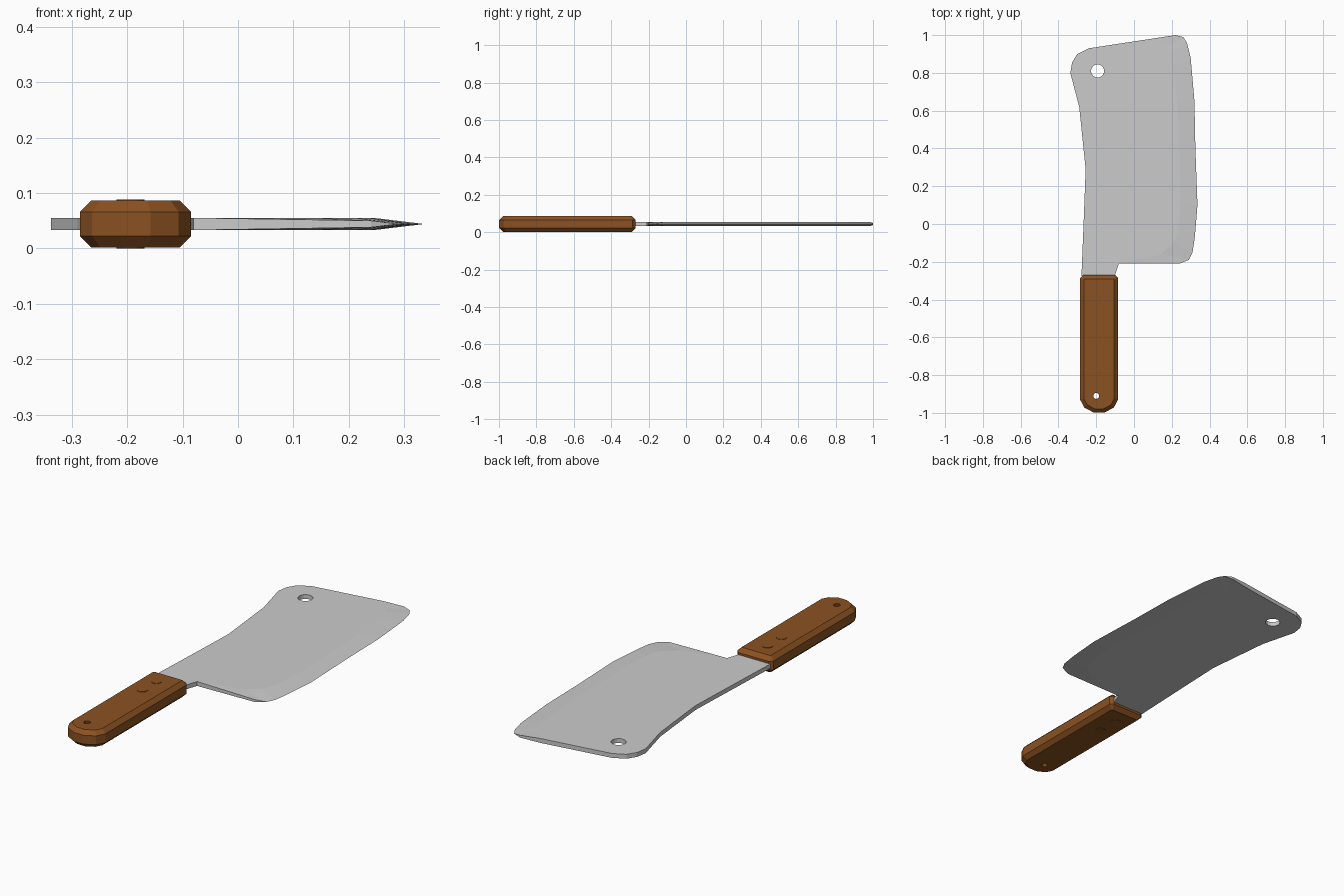
import bpy, bmesh

if "Cube" in bpy.data.objects:
    bpy.data.objects.remove(bpy.data.objects["Cube"])

MID = 0.044   # height of the blade's centre plane
HALF = 0.011  # half thickness of the blade

wood = bpy.data.materials.new("brown_wood")
wood.diffuse_color = (0.26, 0.085, 0.016, 1)
wood.use_nodes = True
wood.node_tree.nodes["Principled BSDF"].inputs["Base Color"].default_value = wood.diffuse_color


def finish(bm, name, mat=None):
    bmesh.ops.recalc_face_normals(bm, faces=bm.faces)
    mesh = bpy.data.meshes.new(name)
    bm.to_mesh(mesh)
    bm.free()
    ob = bpy.data.objects.new(name, mesh)
    bpy.context.collection.objects.link(ob)
    if mat:
        mesh.materials.append(mat)
    return ob


def cylinder(name, x, y, radius, depth, sides, mat=None):
    bm = bmesh.new()
    bmesh.ops.create_cone(bm, cap_ends=True, segments=sides, radius1=radius,
                          radius2=radius, depth=depth)
    bmesh.ops.translate(bm, verts=bm.verts, vec=(x, y, MID))
    return finish(bm, name, mat)


def drill(ob, x, y, radius, sides):
    cutter = cylinder("hole_cutter", x, y, radius, 0.3, sides, wood if ob.data.materials else None)
    cutter.hide_render = True
    mod = ob.modifiers.new("hole", 'BOOLEAN')
    mod.operation = 'DIFFERENCE'
    mod.solver = 'EXACT'
    mod.object = cutter
    bpy.context.view_layer.objects.active = ob
    bpy.ops.object.modifier_apply(modifier=mod.name)
    bpy.data.objects.remove(cutter)


# Blade: flat slab plus a ground strip that thins to the cutting edge
spine = [(-0.10, -0.27), (-0.11, -0.30), (-0.26, -0.30), (-0.278, -0.272),
         (-0.265, 0.05), (-0.256, 0.29), (-0.29, 0.62), (-0.337, 0.80),
         (-0.328, 0.855), (-0.30, 0.90), (-0.24, 0.93)]
ground = [(0.12, 0.985), (0.17, 0.93), (0.19, 0.90), (0.21, 0.82), (0.23, 0.65),
          (0.24, 0.40), (0.245, 0.10), (0.235, -0.03), (0.21, -0.10),
          (0.14, -0.16), (-0.08, -0.21)]
edge = [(0.22, 1.0), (0.26, 0.99), (0.28, 0.96), (0.30, 0.88), (0.32, 0.65),
        (0.325, 0.40), (0.336, 0.10), (0.322, -0.07), (0.31, -0.15),
        (0.29, -0.19), (0.24, -0.21)]
edge_half = [0.006] + [0] * 9 + [0.006]

bm = bmesh.new()
rims = []
for s in (1, -1):
    sp = [bm.verts.new((x, y, MID + s * HALF)) for x, y in spine]
    gr = [bm.verts.new((x, y, MID + s * HALF)) for x, y in ground]
    ed = [bm.verts.new((x, y, MID + s * h)) for (x, y), h in zip(edge, edge_half)]
    bm.faces.new(sp + gr)
    for i in range(len(gr) - 1):
        bm.faces.new((gr[i], ed[i], ed[i + 1], gr[i + 1]))
    rims.append(sp + gr[:1] + ed + gr[-1:])
top, bottom = rims
for i in range(len(top)):
    j = (i + 1) % len(top)
    bm.faces.new((top[i], top[j], bottom[j], bottom[i]))
bmesh.ops.remove_doubles(bm, verts=bm.verts, dist=0.0005)
blade = finish(bm, "blade")
drill(blade, -0.193, 0.81, 0.035, 16)

# Handle: rounded-butt prism with chamfered top and bottom rims
half_outline = [(0.085, -0.27), (0.10, -0.285), (0.10, -0.93), (0.078, -0.972), (0.027, -0.999)]
outline = half_outline + [(-x, y) for x, y in reversed(half_outline)]
bm = bmesh.new()
low = bm.faces.new([bm.verts.new((x - 0.185, y, 0.002)) for x, y in outline])
ext = bmesh.ops.extrude_face_region(bm, geom=[low], use_keep_orig=True)
up = [g for g in ext["geom"] if isinstance(g, bmesh.types.BMVert)]
bmesh.ops.translate(bm, verts=up, vec=(0, 0, 0.084))
rim = [e for e in bm.edges if abs(e.verts[0].co.z - e.verts[1].co.z) < 0.001]
bmesh.ops.recalc_face_normals(bm, faces=bm.faces)
bmesh.ops.bevel(bm, geom=rim, offset=0.02, segments=1, affect='EDGES', clamp_overlap=True)
handle = finish(bm, "handle", wood)
drill(handle, -0.20, -0.91, 0.016, 10)

# Rivets: pins just proud of both handle faces
for i, y in enumerate((-0.37, -0.48)):
    cylinder(f"rivet_{i + 1}", -0.194, y, 0.025, 0.088, 12, wood)
